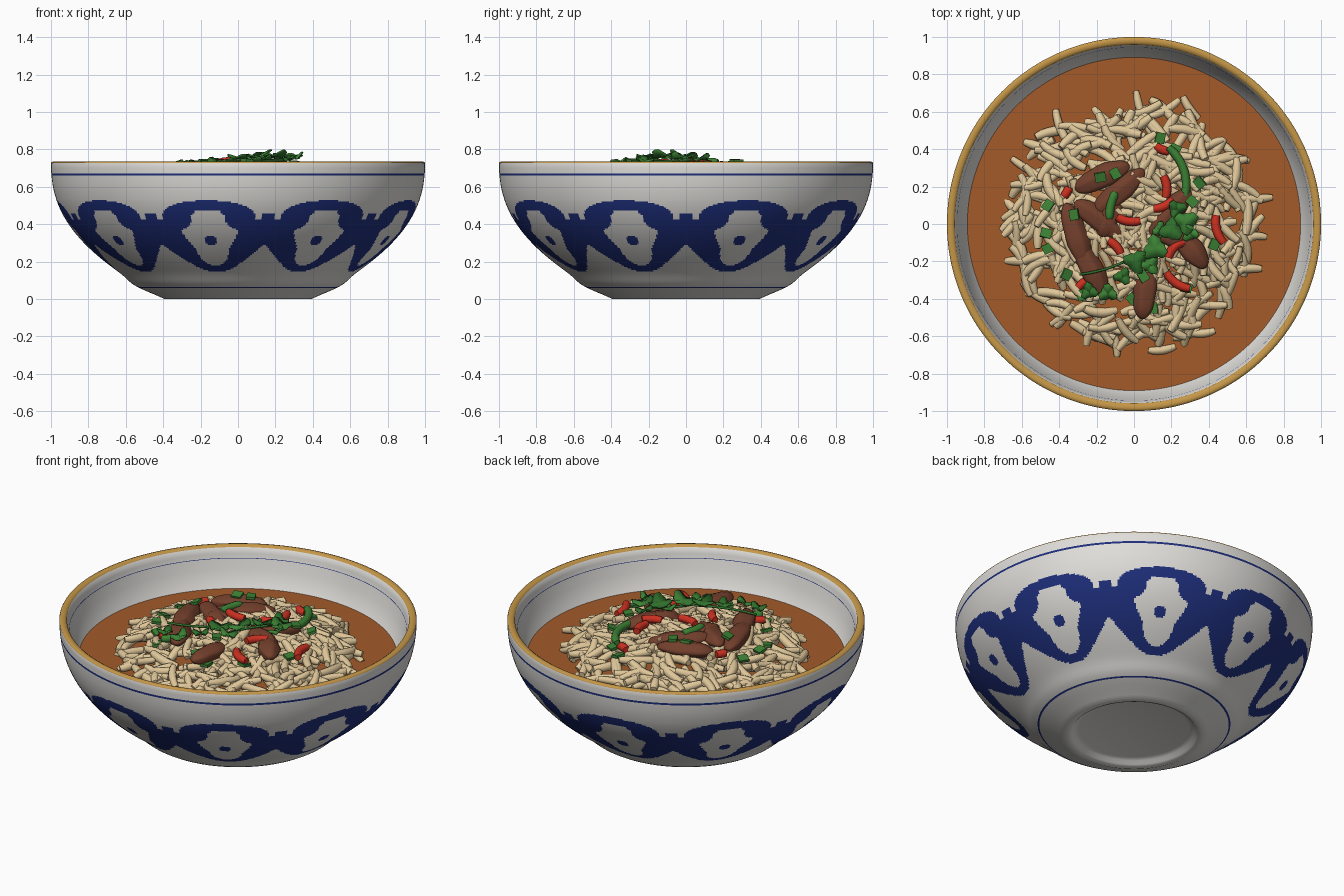
import bpy, bmesh, math, random
from math import sin, cos, pi, radians
from mathutils import Vector, Matrix

random.seed(7)
cube = bpy.data.objects.get("Cube")
if cube:
    bpy.data.objects.remove(cube, do_unlink=True)


def material(name, rgb):
    m = bpy.data.materials.new(name)
    m.use_nodes = True
    m.diffuse_color = (*rgb, 1)
    m.node_tree.nodes["Principled BSDF"].inputs["Base Color"].default_value = (*rgb, 1)
    return m


WHITE = material("porcelain white", (.74, .73, .70))
BLUE = material("cobalt blue", (.013, .028, .2))
GOLD = material("gold rim", (.56, .31, .065))
BROTH = material("broth brown", (.37, .105, .023))
NOODLE = material("noodle cream", (.74, .57, .32))
MEAT = material("meat brown", (.17, .05, .025))
GREEN = material("herb green", (.045, .22, .035))
DARK_GREEN = material("leaf green", (.03, .16, .025))
RED = material("chilli red", (.6, .03, .015))


def finish(name, bm, mats, angle=40):
    bmesh.ops.recalc_face_normals(bm, faces=bm.faces)
    mesh = bpy.data.meshes.new(name)
    bm.to_mesh(mesh)
    bm.free()
    for m in mats:
        mesh.materials.append(m)
    ob = bpy.data.objects.new(name, mesh)
    bpy.context.collection.objects.link(ob)
    bpy.ops.object.select_all(action='DESELECT')
    ob.select_set(True)
    bpy.context.view_layer.objects.active = ob
    bpy.ops.object.shade_smooth_by_angle(angle=radians(angle))
    return ob


def interp(table, x):
    for (a, va), (b, vb) in zip(table, table[1:]):
        if a <= x <= b:
            return va + (vb - va) * (x - a) / (b - a)
    return 0


# Bowl: lathed shell with painted bands and nine medallions
def outer_radius(z):
    bulge = .03 * math.exp(-((z - .07) / .045) ** 2)
    return .39 + .61 * (1 - (1 - z / .73) ** 2.35) + bulge


VASE = [(.18, .1), (.2, .24), (.23, .3), (.27, .33), (.33, .46), (.365, .5),
        (.39, .36), (.42, .27), (.45, .27), (.475, .18)]


def is_medallion(az, z):
    u = ((az + 100 + 20) % 40 - 20) / 20
    a = abs(u)
    top = .46 if a > .88 else .43
    if a < .8:
        top += .097 * (1 - (a / .8) ** 2.5) ** .5
    if not .143 + .155 * a ** 2 < z < top:
        return False
    if (u / .12) ** 2 + ((z - .315) / .026) ** 2 < 1:
        return True
    return a > interp(VASE, z)


def paint(az, z, r, inside):
    if z > .726:
        return 2
    if inside:
        return 1 if .663 < z < .666 else 0
    if .659 < z < .671 or .06 < z < .065 and r > .45:
        return 1
    return 1 if is_medallion(az, z) else 0


rows = [0, .012, .025, .04, .06, .065, .08, .095, .11, .125]
rows += [.138 + .008 * i for i in range(50)]
rows += [.57, .61, .659, .671, .7, .726]
foot = [(.001, .03), (.31, .03), (.335, .022), (.35, .006), (.365, 0)]
rim = [(.997, .732), (.985, .736), (.97, .734), (.958, .726)]
inner = [(.95, .69), (.945, .666), (.944, .663), (.932, .6), (.89, .5),
         (.72, .28), (.45, .1), (.001, .07)]
profile = foot + [(outer_radius(z), z) for z in rows] + rim + inner
first_inner = len(foot) + len(rows) + len(rim) - 1
SEG = 504
bm = bmesh.new()
rings = [[bm.verts.new((r * cos(2 * pi * i / SEG), r * sin(2 * pi * i / SEG), z))
          for i in range(SEG)] for r, z in profile]
for k in range(len(rings) - 1):
    r = (profile[k][0] + profile[k + 1][0]) / 2
    z = (profile[k][1] + profile[k + 1][1]) / 2
    for i in range(SEG):
        j = (i + 1) % SEG
        f = bm.faces.new((rings[k][i], rings[k][j], rings[k + 1][j], rings[k + 1][i]))
        f.material_index = paint((i + .5) * 360 / SEG, z, r, k >= first_inner)
finish("bowl", bm, [WHITE, BLUE, GOLD], 60)

# Broth surface
bm = bmesh.new()
bmesh.ops.create_circle(bm, cap_ends=True, segments=96, radius=.892,
                        matrix=Matrix.Translation((0, 0, .502)))
finish("broth", bm, [BROTH])


def tube(bm, pts, radii, sides=8):
    loops = []
    for i, p in enumerate(pts):
        t = (pts[min(i + 1, len(pts) - 1)] - pts[max(i - 1, 0)]).normalized()
        side = t.cross(Vector((0, 0, 1))).normalized()
        up = side.cross(t)
        loops.append([bm.verts.new(p + radii[i] * (side * cos(2 * pi * s / sides)
                                                   + up * sin(2 * pi * s / sides)))
                      for s in range(sides)])
    for a, b in zip(loops, loops[1:]):
        for s in range(sides):
            q = (s + 1) % sides
            bm.faces.new((a[s], a[q], b[q], b[s]))
    bm.faces.new(loops[0])
    bm.faces.new(loops[-1])


def arc(centre, heading, length, bend, tilt=0, n=7):
    """Points of a bent strip through a centre point; heading and bend in radians."""
    pts, p = [], Vector((0, 0, 0))
    for i in range(n):
        pts.append(p.copy())
        h = heading + bend * (i / (n - 1) - .5)
        p += Vector((cos(h), sin(h), tilt)) * length / (n - 1)
    mid = sum(pts, Vector()) / n
    return [q - mid + Vector(centre) for q in pts]


def mound(x, y):
    return .5 + .19 * max(0, 1 - (x * x + y * y) / .5)


# Noodle heap
bm = bmesh.new()
for i in range(440):
    r, t = .65 * random.random() ** .55, random.uniform(0, 2 * pi)
    x, y = r * cos(t), r * sin(t)
    heading = t + pi / 2 + random.gauss(0, 1.1)
    slope = -.5 * r * cos(heading - t)
    pts = arc((x, y, mound(x, y) + random.uniform(-.02, .015)), heading,
              random.uniform(.13, .24), random.uniform(-1, 1), slope + random.uniform(-.3, .3))
    w = random.uniform(.021, .026)
    tube(bm, pts, [w * k for k in (.75, .95, 1, 1.05, 1, .95, .7)])
for x, y, h in ((.28, -.59, .4), (.15, -.67, .2), (.36, -.58, .1), (-.2, -.6, -.3), (.3, .62, -.9)):
    tube(bm, arc((x, y, .51), h, .15, .6), [.015, .02, .022, .023, .022, .02, .015])
finish("noodles", bm, [NOODLE], 70)

# Meat strips: x, y, heading in degrees, length
strips = [(-.17, .25, 25, .32), (-.08, .17, 42, .36), (-.18, .02, -35, .34),
          (-.31, -.06, -72, .36), (-.23, -.24, -62, .32), (.06, -.36, 84, .3),
          (.2, .06, 52, .32), (.3, -.13, -50, .27), (.2, -.06, -20, .26), (-.13, .05, 70, .26)]
bm = bmesh.new()
for x, y, deg, length in strips:
    new = bmesh.ops.create_uvsphere(bm, u_segments=20, v_segments=14, radius=1)["verts"]
    place = (Matrix.Translation((x, y, min(mound(x, y) + .03, .69)))
             @ Matrix.Rotation(radians(deg), 4, 'Z')
             @ Matrix.Rotation(random.uniform(-.1, .1), 4, 'Y')
             @ Matrix.Diagonal((length / 2, .062, .046, 1)))
    for v in new:
        c = v.co
        ridge = 1 + .07 * sin(5 * math.atan2(c.x, c.y)) + .04 * sin(7 * c.z)
        v.co = place @ Vector((c.z, c.x * ridge, c.y * ridge))
finish("meat_strips", bm, [MEAT], 60)

# Chilli slices: x, y, heading in degrees, length, bend
chillies = [(.17, .2, 100, .12, .8), (-.03, .02, -5, .13, .9), (-.1, -.12, -50, .1, -.8),
            (.22, -.13, 40, .13, -1.2), (.23, -.31, -30, .16, 1), (.45, -.03, -70, .16, 1),
            (-.25, -.31, 20, .12, -1), (.15, .4, -20, .08, .6), (.16, .1, 30, .12, .9),
            (-.36, .17, 60, .06, .3)]
bm = bmesh.new()
for x, y, deg, length, bend in chillies:
    tube(bm, arc((x, y, mound(x, y) + .045), radians(deg), length, bend),
         [.02, .023, .024, .024, .024, .023, .02])
finish("chilli_slices", bm, [RED], 70)

# Scallion strips
bm = bmesh.new()
for x, y, deg, length, bend in ((.25, .27, -80, .33, -1.3), (-.12, .1, 75, .15, -.5),
                                (-.21, -.33, 50, .14, .5)):
    tube(bm, arc((x, y, mound(x, y) + .05), radians(deg), length, bend, 0, 9),
         [.016] + [.023] * 7 + [.016])
finish("scallion_strips", bm, [GREEN], 70)

# Diced scallion greens
spots = [(-.18, .25), (-.1, .27), (.14, .46), (.22, .4), (.35, .22), (-.46, .1),
         (-.47, -.05), (-.46, -.13), (-.32, .05), (.43, -.11), (-.28, -.38),
         (-.01, -.4), (.1, -.45), (.28, -.34), (.31, .12), (-.36, -.27), (.05, -.28)]
bm = bmesh.new()
for x, y in spots:
    lift = .08 if (x * x + y * y) < .12 else .04
    bmesh.ops.create_cube(bm, size=1, matrix=Matrix.Translation((x, y, mound(x, y) + lift))
                          @ Matrix.Rotation(random.uniform(0, 3), 4, 'Z')
                          @ Matrix.Rotation(random.uniform(-.4, .4), 4, 'X')
                          @ Matrix.Diagonal((.058, .05, .016, 1)))
finish("diced_greens", bm, [GREEN])

# Herb leaves: x, y, z, size
leaves = [(.11, -.13, .775, .075), (.2, -.03, .775, .07), (.28, .01, .77, .07),
          (.01, -.2, .765, .07), (.09, -.22, .75, .055), (.23, .08, .76, .055),
          (.3, -.05, .765, .05), (-.24, -.36, .735, .05), (-.14, -.37, .735, .055),
          (-.06, -.28, .74, .05), (.14, -.03, .76, .045)]
bm = bmesh.new()
for n, (x, y, z, size) in enumerate(leaves):
    place = (Matrix.Translation((x, y, z)) @ Matrix.Rotation(random.uniform(0, 6), 4, 'Z')
             @ Matrix.Rotation(random.uniform(-.35, .35), 4, 'X'))
    hub = bm.verts.new(place @ Vector((0, 0, -.008)))
    edge = []
    for i in range(20):
        t = 2 * pi * i / 20
        rad = size * (.82 + .16 * cos(3 * t) + .05 * (-1) ** i)
        edge.append(bm.verts.new(place @ Vector((rad * cos(t), rad * sin(t), .012 * cos(3 * t)))))
    for i in range(20):
        f = bm.faces.new((hub, edge[i], edge[(i + 1) % 20]))
        f.material_index = n % 2
herbs = finish("herb_leaves", bm, [GREEN, DARK_GREEN])
herbs.modifiers.new("thickness", 'SOLIDIFY').thickness = .008

# Herb stems
bm = bmesh.new()
for x, y, deg, length, bend in ((-.12, -.22, 22, .36, .5), (.14, -.08, 50, .3, -.5)):
    tube(bm, arc((x, y, .738), radians(deg), length, bend, .04, 9), [.007] * 9)
finish("herb_stems", bm, [DARK_GREEN], 70)
